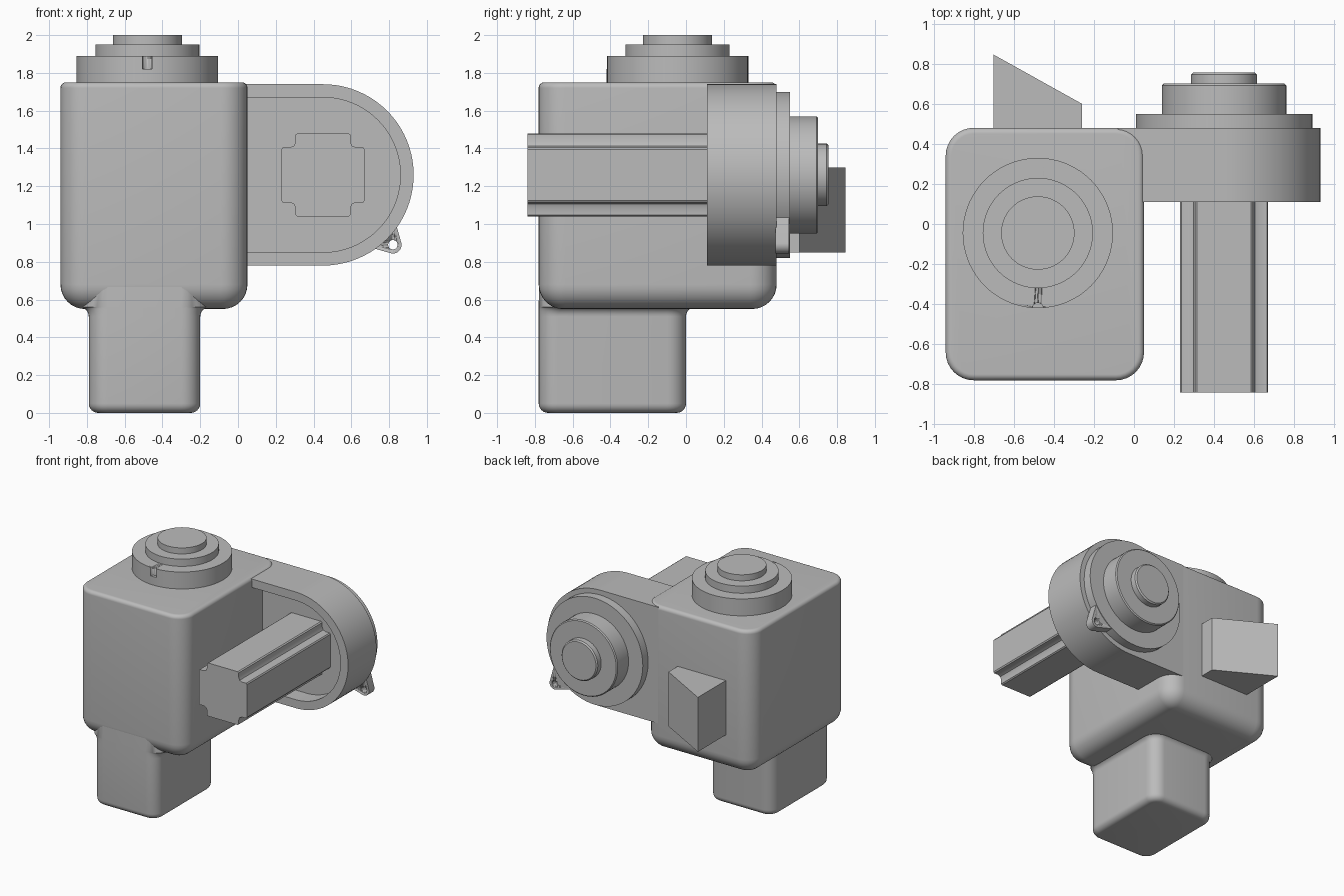
import bpy, bmesh, math
from mathutils import Vector

old = bpy.data.objects.get("Cube")
if old:
    bpy.data.objects.remove(old, do_unlink=True)

GREY = (0.5, 0.5, 0.5, 1)
mat = bpy.data.materials.new("plain grey")
mat.use_nodes = True
mat.diffuse_color = GREY
for node in mat.node_tree.nodes:
    if node.type == 'BSDF_PRINCIPLED':
        node.inputs["Base Color"].default_value = GREY


def loft(name, rings):
    """Skin a stack of equal-length rings and cap both ends."""
    bm = bmesh.new()
    loops = [[bm.verts.new(p) for p in ring] for ring in rings]
    n = len(loops[0])
    for a, b in zip(loops, loops[1:]):
        for i in range(n):
            j = (i + 1) % n
            bm.faces.new((a[i], a[j], b[j], b[i]))
    bm.faces.new(loops[0][::-1])
    bm.faces.new(loops[-1])
    bmesh.ops.recalc_face_normals(bm, faces=bm.faces)
    mesh = bpy.data.meshes.new(name)
    bm.to_mesh(mesh)
    bm.free()
    mesh.materials.append(mat)
    ob = bpy.data.objects.new(name, mesh)
    bpy.context.collection.objects.link(ob)
    bpy.ops.object.select_all(action='DESELECT')
    ob.select_set(True)
    bpy.context.view_layer.objects.active = ob
    bpy.ops.object.shade_smooth_by_angle(angle=math.radians(30))
    return ob


def arc(cx, cy, r, start, end, steps):
    angles = [math.radians(start + (end - start) * i / steps) for i in range(steps + 1)]
    return [(cx + r * math.cos(t), cy + r * math.sin(t)) for t in angles]


def rounded_rect(x0, x1, y0, y1, r, z):
    corners = [(x1 - r, y1 - r), (x0 + r, y1 - r), (x0 + r, y0 + r), (x1 - r, y0 + r)]
    return [(x, y, z) for k, (cx, cy) in enumerate(corners)
            for x, y in arc(cx, cy, r, 90 * k, 90 * k + 90, 8)]


def along_y(name, outline, y0, y1):
    """Extrude an x-z outline from front to back."""
    return loft(name, [[(x, y, z) for x, z in outline] for y in (y0, y1)])


def disc(name, centre, r, start, end, axis, edge=0.0):
    """Round plate along z or y, with an optional chamfer at its far end."""
    stages = [(r, start), (r, end - edge)] + ([(r - edge, end)] if edge else [])
    rings = []
    for radius, h in stages:
        circle = arc(centre[0], centre[1], radius, 0, 360, 72)[:-1]
        rings.append([(a, b, h) if axis == 'z' else (a, h, b) for a, b in circle])
    return loft(name, rings)


def cut(ob, cutter):
    cutter.hide_render = True
    mod = ob.modifiers.new("cut", 'BOOLEAN')
    mod.operation = 'DIFFERENCE'
    mod.solver = 'EXACT'
    mod.object = cutter
    bpy.ops.object.select_all(action='DESELECT')
    ob.select_set(True)
    bpy.context.view_layer.objects.active = ob
    bpy.ops.object.modifier_apply(modifier=mod.name)
    bpy.data.objects.remove(cutter, do_unlink=True)


def inset_rect(x0, x1, y0, y1, r, d, z):
    return rounded_rect(x0 + d, x1 - d, y0 + d, y1 - d, max(r - d, 0.008), z)


# Main housing: wide rounding below, small rounding on top
body = (-0.94, 0.05, -0.78, 0.48, 0.14)
rings = []
for big, base, sign in ((0.13, 0.55, 1), (0.03, 1.75, -1)):
    part = []
    for i in range(9):
        t = math.radians(90 * i / 8)
        part.append(inset_rect(*body, big * (1 - math.sin(t)),
                               base + sign * big * (1 - math.cos(t))))
    rings += part if sign > 0 else part[::-1]
loft("housing", rings)

# Neck below, rounded at the foot and flared into the housing
x0, x1, y0, y1, r = -0.79, -0.2, -0.78, 0.0, 0.1
rings = []
for i in range(7):
    t = math.radians(15 * i)
    rings.append(inset_rect(x0, x1, y0, y1, r, 0.05 * (1 - math.sin(t)),
                            0.05 * (1 - math.cos(t))))
for i in range(7):
    t = math.radians(15 * i)
    d = 0.05 * (1 - math.cos(t))
    rings.append(rounded_rect(x0 - d, x1 + d, y0, y1 + d, r + d, 0.51 + 0.05 * math.sin(t)))
rings.append(rounded_rect(x0, x1, y0 + 0.002, y1, r, 0.72))
loft("neck", rings)

# Stepped cap on top, with a small notch at its front
top = (-0.48, -0.045)
cap = disc("cap_base", top, 0.375, 1.74, 1.89, 'z')
cut(cap, disc("notch_cutter", (-0.48, -0.42), 0.026, 1.82, 1.95, 'z'))
disc("cap_middle", top, 0.275, 1.88, 1.95, 'z')
disc("cap_top", top, 0.183, 1.94, 2.0, 'z')

# Side arm: solid back plate and an open rim in front
hub = (0.45, 1.26)
outer = arc(*hub, 0.48, -90, 90, 40)
inner = arc(*hub, 0.41, 90, -90, 40)
root = -0.08


def close(points):
    return [(root, points[0][1])] + points + [(root, points[-1][1])]


along_y("arm_plate", close(outer), 0.25, 0.48)
along_y("arm_rim", close(outer) + close(inner), 0.11, 0.25)

# Stepped drum on the back of the arm
disc("drum_base", hub, 0.44, 0.47, 0.55, 'y')
disc("drum_middle", hub, 0.31, 0.54, 0.70, 'y', 0.008)
disc("drum_end", hub, 0.165, 0.69, 0.755, 'y', 0.01)

# Eyelet lug beside the drum
tip = (0.82, 0.89)
lug = along_y("lug", [(0.82, 1.06)] + arc(*tip, 0.046, 10, -100, 10) + [(0.65, 0.89)],
              0.475, 0.545)
cut(lug, disc("hole_cutter", tip, 0.025, 0.4, 0.65, 'y'))

# Square bar with notched corners
corner = [(0.22, 0.135), (0.213, 0.145), (0.175, 0.145), (0.154, 0.154),
          (0.145, 0.175), (0.145, 0.213), (0.135, 0.22)]
section = []
for k in range(4):
    c, s = math.cos(k * math.pi / 2), math.sin(k * math.pi / 2)
    section += [(hub[0] + a * c - b * s, hub[1] + a * s + b * c) for a, b in corner]
along_y("notched_bar", section, -0.84, 0.27)

# Wedge block on the back of the housing
wedge = [(-0.7, 0.46), (-0.26, 0.46), (-0.26, 0.60), (-0.7, 0.845)]
loft("wedge_block", [[(x, y, z) for x, y in wedge] for z in (0.85, 1.30)])
